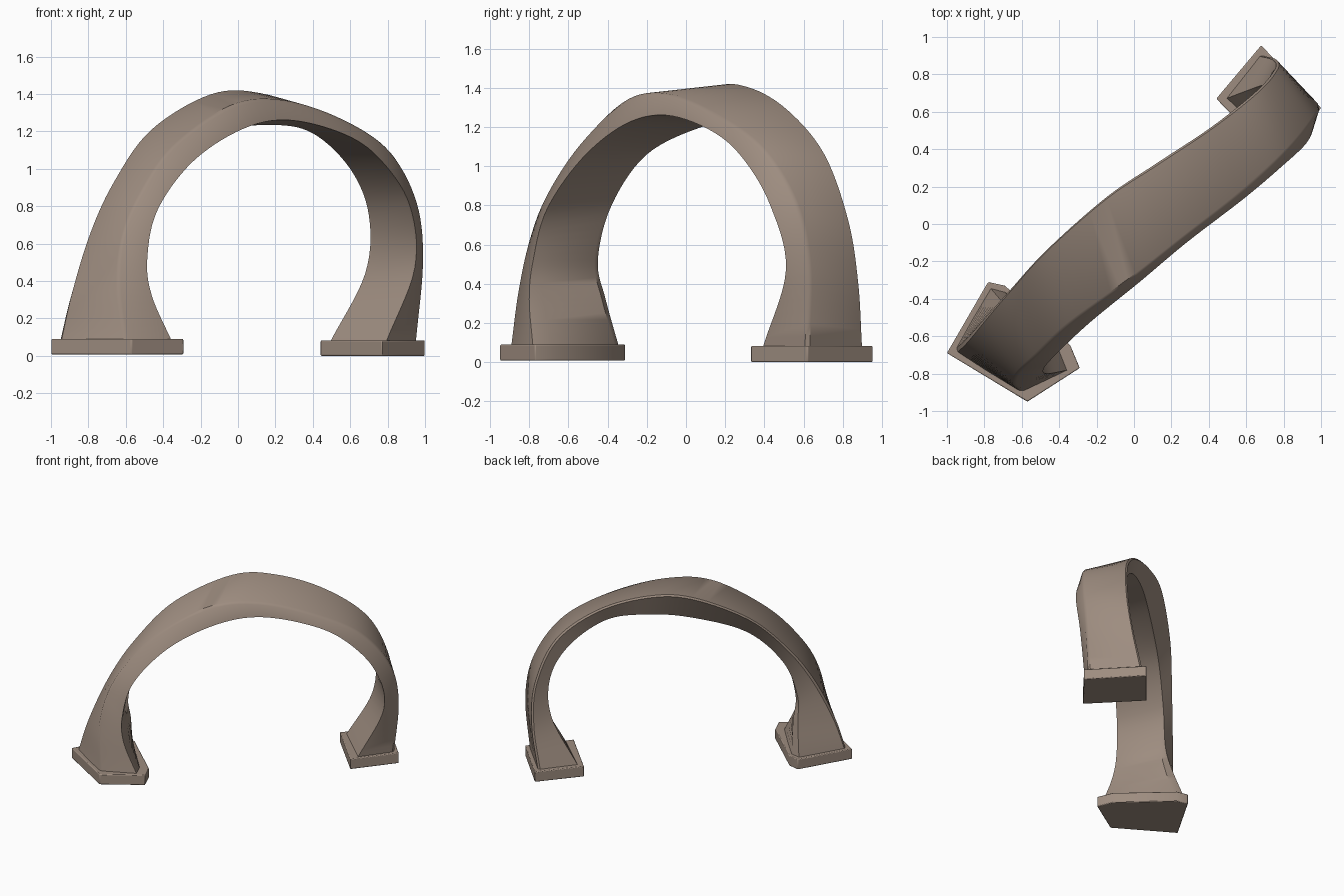
import bpy, bmesh, math
from mathutils import Vector

if "Cube" in bpy.data.objects:
    bpy.data.objects.remove(bpy.data.objects["Cube"])

stone = bpy.data.materials.new("warm_grey_stone")
stone.diffuse_color = (0.34, 0.265, 0.215, 1)
stone.use_nodes = True
stone.node_tree.nodes["Principled BSDF"].inputs["Base Color"].default_value = stone.diffuse_color


def finish(name, bm, angle):
    bmesh.ops.recalc_face_normals(bm, faces=bm.faces)
    me = bpy.data.meshes.new(name)
    bm.to_mesh(me)
    bm.free()
    ob = bpy.data.objects.new(name, me)
    bpy.context.collection.objects.link(ob)
    me.materials.append(stone)
    bpy.ops.object.select_all(action='DESELECT')
    ob.select_set(True)
    bpy.context.view_layer.objects.active = ob
    bpy.ops.object.shade_smooth_by_angle(angle=math.radians(angle))
    return ob


def spline(points, steps=7):
    """Catmull-Rom curve through the points."""
    p = [Vector(q) for q in points]
    p = [2 * p[0] - p[1]] + p + [2 * p[-1] - p[-2]]
    out = []
    for i in range(1, len(p) - 2):
        a, b, c, d = p[i - 1:i + 3]
        for k in range(steps):
            t = k / steps
            out.append(0.5 * (2 * b + (c - a) * t + (2 * a - 5 * b + 4 * c - d) * t * t
                              + (3 * b - a - 3 * c + d) * t ** 3))
    return out + [p[-2]]


# Four corner rails of the twisting arch, from left foot to right foot
outer_back = spline([(-.96, -.68, .07), (-.9, -.62, .33), (-.8, -.50, .65), (-.67, -.35, .93),
                     (-.47, -.13, 1.21), (-.15, .15, 1.40), (.12, .33, 1.405), (.42, .53, 1.29),
                     (.66, .72, 1.06), (.76, .84, .72), (.75, .89, .4), (.68, .91, .07)])
outer_front = spline([(-.6, -.90, .07), (-.64, -.86, .36), (-.62, -.80, .63), (-.53, -.71, .86),
                      (-.35, -.54, 1.12), (-.03, -.31, 1.34), (.25, -.09, 1.365), (.57, .16, 1.26),
                      (.82, .39, 1.09), (.96, .56, .82), (.995, .63, .5), (.96, .62, .07)])
inner_front = spline([(-.35, -.78, .07), (-.46, -.8, .32), (-.485, -.78, .52), (-.43, -.71, .78),
                      (-.24, -.53, 1.04), (.03, -.31, 1.215), (.28, -.1, 1.26), (.58, .13, 1.18),
                      (.77, .29, 1.04), (.92, .43, .8), (.945, .51, .47), (.79, .39, .07)])
inner_back = spline([(-.77, -.34, .07), (-.71, -.41, .32), (-.68, -.45, .52), (-.6, -.38, .8),
                     (-.4, -.2, 1.06), (-.08, .08, 1.20), (.18, .3, 1.235), (.4, .46, 1.19),
                     (.6, .63, 1.0), (.70, .73, .75), (.68, .74, .44), (.49, .67, .07)])

# Arch body: inner corners open into wide chamfers at the left foot
bm = bmesh.new()
rings = []
for i, (ob_, of_, c, f) in enumerate(zip(outer_back, outer_front, inner_front, inner_back)):
    w = max(0, 1 - i / 20)
    across = (f - c).normalized()
    d = c + across * 0.02 * (1 - w) + Vector((-.04, .10, 0)) * w
    e = f - across * 0.02 * (1 - w) + Vector((.08, -.02, 0)) * w
    r = 0.016
    sec = [ob_ + (f - ob_).normalized() * r, ob_ + (of_ - ob_).normalized() * r,
           of_ + (ob_ - of_).normalized() * r, of_ + (c - of_).normalized() * r,
           c, d, e, f]
    rings.append([bm.verts.new(v) for v in sec])
for a, b in zip(rings, rings[1:]):
    n = len(a)
    for k in range(n):
        bm.faces.new((a[k], a[(k + 1) % n], b[(k + 1) % n], b[k]))
bm.faces.new(rings[0])
bm.faces.new(rings[-1])
finish("arch_body", bm, 38)


# Foot plates
def plate(name, outline, z0, z1):
    bm = bmesh.new()
    low = [bm.verts.new((x, y, z0)) for x, y in outline]
    face = bm.faces.new(low)
    top = bmesh.ops.extrude_face_region(bm, geom=[face])['geom']
    for v in top:
        if isinstance(v, bmesh.types.BMVert):
            v.co.z = z1
    ob = finish(name, bm, 30)
    bev = ob.modifiers.new("soft_edges", 'BEVEL')
    bev.width = 0.006
    bev.segments = 2


plate("left_foot_plate", [(-1, -.69), (-.57, -.95), (-.29, -.77), (-.34, -.65),
                          (-.69, -.33), (-.78, -.31)], 0.008, 0.09)
plate("right_foot_plate", [(.44, .67), (.77, .33), (1, .62), (.68, .955)], 0, 0.083)
